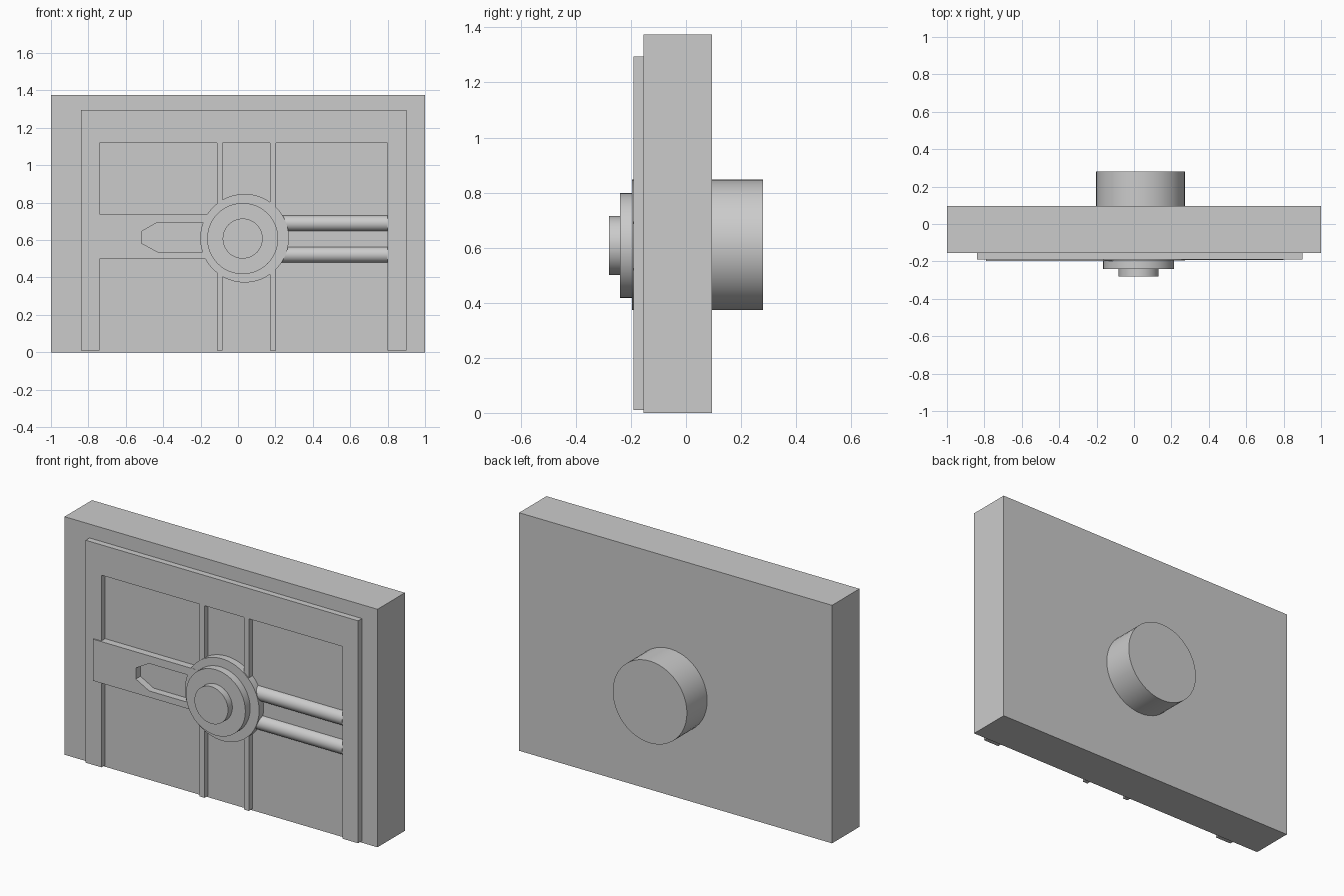
import bpy, bmesh, math
from mathutils import Matrix

if "Cube" in bpy.data.objects:
    bpy.data.objects.remove(bpy.data.objects["Cube"])

SLAB_FRONT, SLAB_BACK = -0.155, 0.095


def finish(name, bm, smooth=False):
    bmesh.ops.recalc_face_normals(bm, faces=bm.faces)
    mesh = bpy.data.meshes.new(name)
    bm.to_mesh(mesh)
    bm.free()
    obj = bpy.data.objects.new(name, mesh)
    bpy.context.collection.objects.link(obj)
    if smooth:
        bpy.ops.object.select_all(action='DESELECT')
        obj.select_set(True)
        bpy.context.view_layer.objects.active = obj
        bpy.ops.object.shade_smooth_by_angle(angle=math.radians(35))
    return obj


def prism(name, outline, y0, y1):
    """Extrude an (x, z) outline from y0 to y1."""
    bm = bmesh.new()
    face = bm.faces.new([bm.verts.new((x, y0, z)) for x, z in outline])
    ext = bmesh.ops.extrude_face_region(bm, geom=[face])
    verts = [v for v in ext['geom'] if isinstance(v, bmesh.types.BMVert)]
    bmesh.ops.translate(bm, verts=verts, vec=(0, y1 - y0, 0))
    return finish(name, bm)


def cylinder(name, centre, radius, length, axis, sides=48):
    rot = Matrix.Rotation(math.pi / 2, 4, 'X' if axis == 'Y' else 'Y')
    bm = bmesh.new()
    bmesh.ops.create_cone(bm, cap_ends=True, segments=sides, radius1=radius,
                          radius2=radius, depth=length,
                          matrix=Matrix.Translation(centre) @ rot)
    return finish(name, bm, True)


def disc(name, x, z, radius, y0, y1):
    return cylinder(name, (x, (y0 + y1) / 2, z), radius, y1 - y0, 'Y')


# Door slab
prism("door_slab", [(-1, 0), (1, 0), (1, 1.375), (-1, 1.375)], SLAB_FRONT, SLAB_BACK)

# Raised frame with two vertical ribs, as one comb-shaped outline
lo, top, inner = 0.01, 1.295, 1.12
outline = [(0.90, lo), (0.90, top), (-0.84, top), (-0.84, lo), (-0.74, lo), (-0.74, inner)]
for left, right in ((-0.113, -0.082), (0.17, 0.202)):
    outline += [(left, inner), (left, lo), (right, lo), (right, inner)]
outline += [(0.80, inner), (0.80, lo)]
prism("raised_frame", outline, -0.19, SLAB_FRONT)

# Latch arm with a pointed slot that ends at the hub flange
prism("latch_arm",
      [(-0.79, 0.50), (-0.10, 0.50), (-0.10, 0.537), (-0.43, 0.537), (-0.515, 0.583),
       (-0.515, 0.647), (-0.43, 0.695), (-0.10, 0.695), (-0.10, 0.74), (-0.79, 0.74)],
      -0.197, SLAB_FRONT)

# Stepped hub on the front, drum on the back
disc("hub_flange", 0.035, 0.61, 0.237, -0.196, SLAB_FRONT)
disc("hub_dial", 0.025, 0.608, 0.19, -0.24, -0.19)
disc("hub_knob", 0.025, 0.608, 0.107, -0.28, -0.235)
disc("rear_drum", 0.035, 0.61, 0.237, SLAB_BACK, 0.28)

# Twin bolt rods running from hub to frame
for label, z in (("upper", 0.69), ("lower", 0.522)):
    cylinder(label + "_bolt_rod", (0.505, -0.15, z), 0.042, 0.59, 'X', 32)
